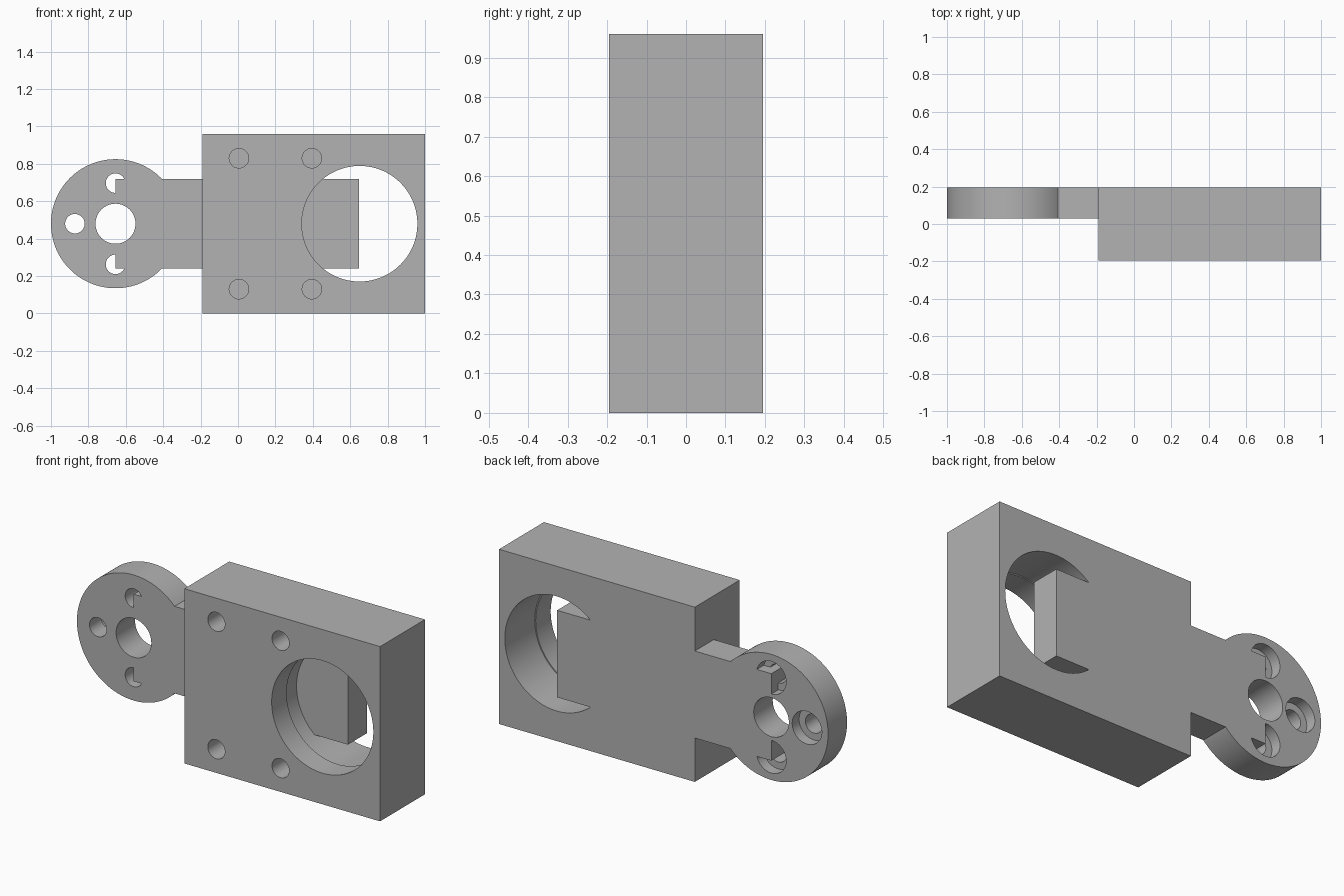
import bpy
import math
from mathutils import Matrix

cube = bpy.data.objects.get("Cube")
if cube:
    bpy.data.objects.remove(cube, do_unlink=True)

grey = bpy.data.materials.new("plain_grey")
grey.use_nodes = True
COLOUR = (0.448, 0.448, 0.448, 1)
grey.diffuse_color = COLOUR
grey.node_tree.nodes["Principled BSDF"].inputs["Base Color"].default_value = COLOUR

FRONT, BACK = -0.195, 0.195
ARM_FRONT = 0.03
MID = 0.48            # height of the centre line
RING_X, BORE_X = -0.655, 0.65
OVER = 0.05           # how far cutters poke out


def box(name, x0, x1, y0, y1, z0, z1):
    bpy.ops.mesh.primitive_cube_add(size=1)
    ob = bpy.context.object
    ob.name = name
    centre = ((x0 + x1) / 2, (y0 + y1) / 2, (z0 + z1) / 2)
    ob.data.transform(Matrix.Translation(centre)
                      @ Matrix.Diagonal((x1 - x0, y1 - y0, z1 - z0, 1)))
    ob.data.materials.append(grey)
    return ob


def rod(name, x, z, radius, y0, y1, sides=64):
    """Cylinder running along y."""
    bpy.ops.mesh.primitive_cylinder_add(vertices=sides, radius=radius, depth=y1 - y0)
    ob = bpy.context.object
    ob.name = name
    ob.data.transform(Matrix.Translation((x, (y0 + y1) / 2, z))
                      @ Matrix.Rotation(math.pi / 2, 4, 'X'))
    ob.data.materials.append(grey)
    return ob


def combine(target, other, operation):
    """Apply a boolean and discard the second solid."""
    mod = target.modifiers.new(operation.lower(), 'BOOLEAN')
    mod.object = other
    mod.operation = operation
    mod.solver = 'EXACT'
    bpy.context.view_layer.objects.active = target
    bpy.ops.object.modifier_apply(modifier=mod.name)
    bpy.data.objects.remove(other, do_unlink=True)


# Round end ring with three counterbored screw holes
ring = rod("end_ring", RING_X, MID, 0.345, ARM_FRONT, BACK, 128)
for dx, dz in ((-0.217, 0), (0, 0.217), (0, -0.217)):
    x, z = RING_X + dx, MID + dz
    combine(ring, rod("screw_hole", x, z, 0.052, ARM_FRONT - OVER, BACK + OVER), 'DIFFERENCE')
    combine(ring, rod("counterbore", x, z, 0.09, BACK - 0.06, BACK + OVER), 'DIFFERENCE')

# Block with a stepped bore and four blind holes in the front
body = box("mounting_bracket", -0.19, 1, FRONT, BACK, 0, 0.96)
combine(body, rod("front_bore", BORE_X, MID, 0.309, FRONT - OVER, BACK + OVER, 128), 'DIFFERENCE')
combine(body, rod("back_bore", BORE_X, MID, 0.315, -0.065, BACK + OVER, 128), 'DIFFERENCE')
for x in (0.005, 0.395):
    for z in (0.13, 0.83):
        combine(body, rod("blind_hole", x, z, 0.052, FRONT - OVER, 0.02), 'DIFFERENCE')

# Flat arm joins the ring to the block and reaches into the bore
arm = box("arm", RING_X, 0.647, ARM_FRONT, BACK, MID - 0.239, MID + 0.239)
combine(body, arm, 'UNION')
combine(body, ring, 'UNION')

# Shaft hole through ring and arm
combine(body, rod("shaft_hole", RING_X, MID, 0.107, ARM_FRONT - OVER, BACK + OVER), 'DIFFERENCE')

bpy.ops.object.select_all(action='DESELECT')
body.select_set(True)
bpy.context.view_layer.objects.active = body
bpy.ops.object.shade_smooth_by_angle(angle=math.radians(30))
